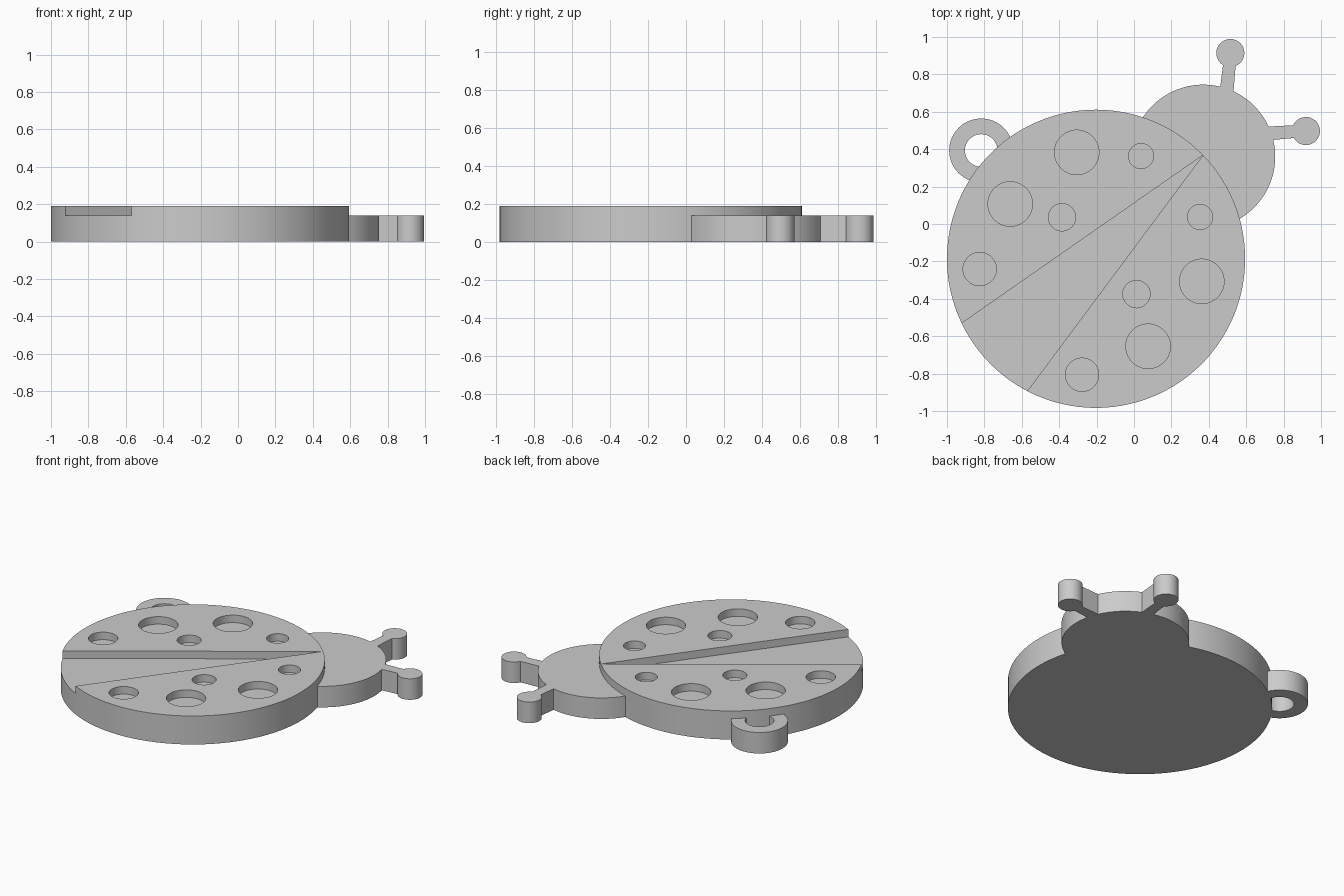
import bpy
import bmesh
from math import cos, sin, pi, radians, atan2
from mathutils import Vector, Matrix

if "Cube" in bpy.data.objects:
    bpy.data.objects.remove(bpy.data.objects["Cube"])

grey = bpy.data.materials.new("plain grey")
grey.use_nodes = True
colour = (0.6, 0.6, 0.6, 1)
grey.diffuse_color = colour
grey.node_tree.nodes["Principled BSDF"].inputs["Base Color"].default_value = colour

CENTRE = Vector((-0.203, -0.186))
RADIUS, TOP, STEP = 0.797, 0.19, 0.14
AXIS = radians(44.1)


def mirrored(p):
    """Reflect a point across the insect's long axis."""
    d = Vector(p) - CENTRE
    c, s = cos(2 * AXIS), sin(2 * AXIS)
    return CENTRE + Vector((c * d.x + s * d.y, s * d.x - c * d.y))


def circle(centre, r, n=64):
    return [(centre[0] + r * cos(2 * pi * i / n), centre[1] + r * sin(2 * pi * i / n))
            for i in range(n)]


def prism(bm, outline, z0, z1):
    """Extrude a flat outline between two heights."""
    face = bm.faces.new([bm.verts.new((x, y, z0)) for x, y in outline])
    face.normal_update()
    if face.normal.z > 0:
        face.normal_flip()
    grown = bmesh.ops.extrude_face_region(bm, geom=[face], use_keep_orig=True)["geom"]
    tops = [v for v in grown if isinstance(v, bmesh.types.BMVert)]
    bmesh.ops.translate(bm, verts=tops, vec=(0, 0, z1 - z0))


def solid(name, outlines, z0, z1):
    bm = bmesh.new()
    for outline in outlines:
        prism(bm, outline, z0, z1)
    bmesh.ops.recalc_face_normals(bm, faces=bm.faces)
    mesh = bpy.data.meshes.new(name)
    bm.to_mesh(mesh)
    bm.free()
    mesh.materials.append(grey)
    obj = bpy.data.objects.new(name, mesh)
    bpy.context.collection.objects.link(obj)
    return obj


def combine(target, other, operation):
    """Apply a boolean and discard the operand."""
    mod = target.modifiers.new(operation.lower(), "BOOLEAN")
    mod.operation, mod.object, mod.solver = operation, other, "EXACT"
    bpy.context.view_layer.objects.active = target
    bpy.ops.object.modifier_apply(modifier=mod.name)
    bpy.data.objects.remove(other)


# Round body with a wedge between the wings and recessed spots
body = solid("ladybug_body", [circle(CENTRE, RADIUS, 160)], 0, TOP)
apex = CENTRE + RADIUS * Vector((cos(AXIS), sin(AXIS)))
tail = apex + (Vector((-0.92, -0.53)) - apex) * 1.3
recesses = [[apex, tail, mirrored(tail)]]
for x, y, r in [(-0.306, 0.383, 0.119), (0.038, 0.363, 0.067), (-0.662, 0.107, 0.119),
                (-0.385, 0.036, 0.073), (-0.825, -0.241, 0.089)]:
    recesses += [circle((x, y), r), circle(mirrored((x, y)), r)]
combine(body, solid("recess_cutter", recesses, STEP, TOP + 0.1), "DIFFERENCE")

# Hanging ring at the side
hook = (-0.817, 0.393)
ring = solid("ring", [circle(hook, 0.171, 96)], 0, STEP)
combine(ring, solid("ring_hole", [circle(hook, 0.087)], -0.1, TOP + 0.1), "DIFFERENCE")
combine(body, ring, "UNION")

# Head
combine(body, solid("head", [circle((0.37, 0.36), 0.385, 128)], 0, STEP), "UNION")

# Antennae: tapered stems with round tips
stem = [(0.452, 0.66), (0.528, 0.66), (0.548, 0.9), (0.482, 0.9)]
tip = (0.515, 0.914)
for side, place in (("left", mirrored), ("right", Vector)):
    combine(body, solid("stem_" + side, [[place(p) for p in stem]], 0, STEP), "UNION")
    combine(body, solid("tip_" + side, [circle(place(tip), 0.075)], 0, STEP), "UNION")

# Smooth curved walls, crisp rims
bpy.ops.object.select_all(action="DESELECT")
body.select_set(True)
bpy.context.view_layer.objects.active = body
bpy.ops.object.shade_smooth_by_angle(angle=radians(30))
